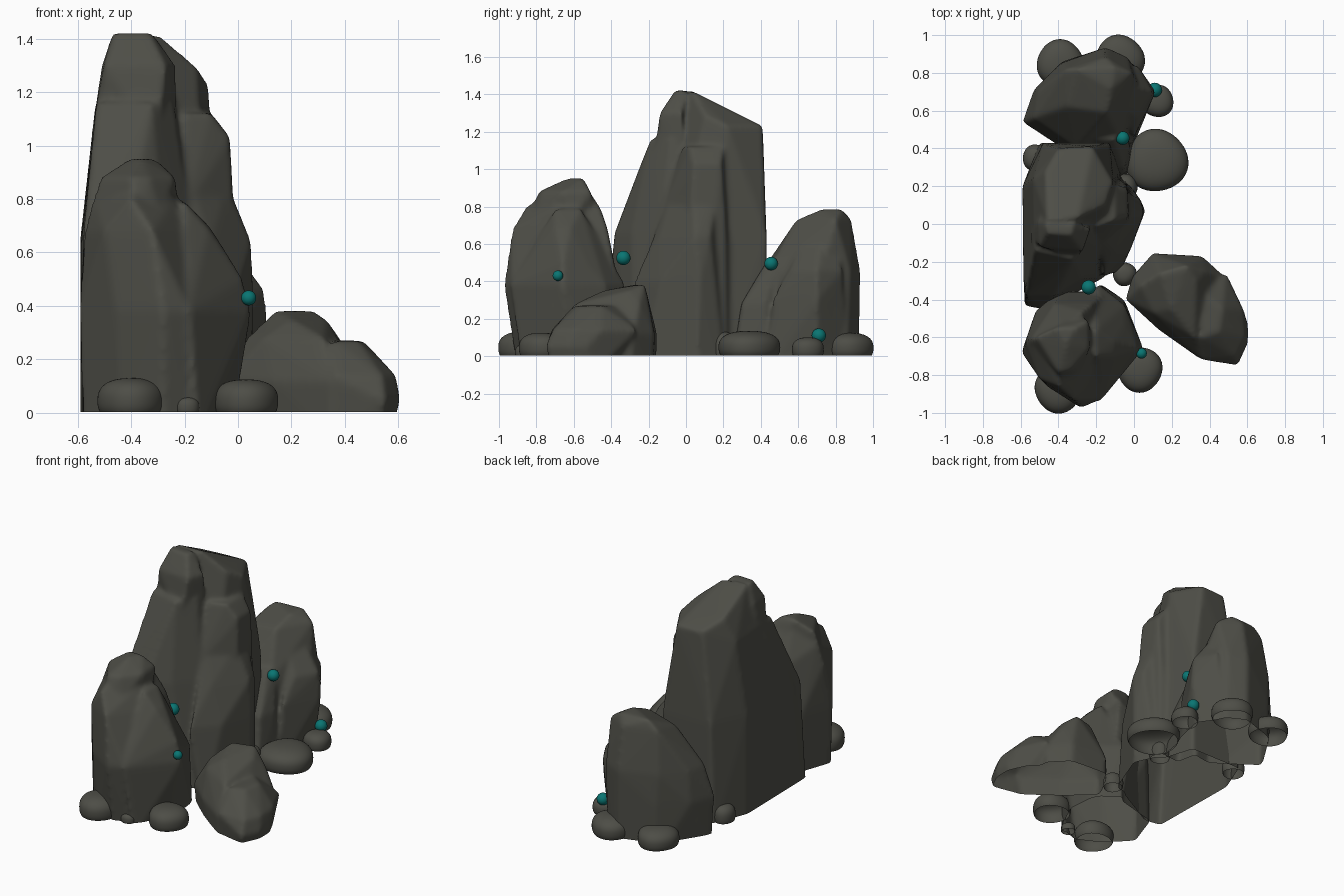
import bpy, bmesh, math, random
from mathutils import Vector

random.seed(4)


def material(name, rgb):
    m = bpy.data.materials.new(name)
    m.diffuse_color = (*rgb, 1)
    return m


stone = material("dark_stone", (0.075, 0.075, 0.062))
teal = material("teal_gem", (0.003, 0.18, 0.17))


def add_object(name, bm, mat):
    me = bpy.data.meshes.new(name)
    bm.to_mesh(me)
    bm.free()
    me.materials.append(mat)
    ob = bpy.data.objects.new(name, me)
    bpy.context.collection.objects.link(ob)
    for p in me.polygons:
        p.use_smooth = True
    return ob


def open_base(bm):
    # cut flat at the ground and leave the underside open
    geom = bm.verts[:] + bm.edges[:] + bm.faces[:]
    bmesh.ops.bisect_plane(bm, geom=geom, plane_co=(0, 0, 0.004),
                           plane_no=(0, 0, 1), clear_inner=True)


def rock(name, lobes):
    # each lobe is the hull of point rings {height: [(x, y), ...]}; lobes are fused and worn smooth
    bm = bmesh.new()
    for lobe in lobes:
        part = bmesh.new()
        for z, ring in lobe.items():
            for x, y in ring:
                part.verts.new((x, y, z))
        bmesh.ops.convex_hull(part, input=part.verts[:])
        junk = [v for v in part.verts if not v.link_faces]
        bmesh.ops.delete(part, geom=junk, context='VERTS')
        bmesh.ops.recalc_face_normals(part, faces=part.faces[:])
        tmp = bpy.data.meshes.new("tmp")
        part.to_mesh(tmp)
        part.free()
        bm.from_mesh(tmp)
        bpy.data.meshes.remove(tmp)
    ob = add_object(name, bm, stone)
    r = ob.modifiers.new("fuse", 'REMESH')
    r.mode = 'VOXEL'
    r.voxel_size = 0.013
    s = ob.modifiers.new("wear", 'SMOOTH')
    s.factor = 0.5
    s.iterations = 10
    dg = bpy.context.evaluated_depsgraph_get()
    me = bpy.data.meshes.new_from_object(ob.evaluated_get(dg))
    ob.modifiers.clear()
    bm = bmesh.new()
    bm.from_mesh(me)
    open_base(bm)
    for f in bm.faces:
        f.smooth = True
        f.material_index = 0
    bm.to_mesh(ob.data)
    bm.free()
    bpy.data.meshes.remove(me)
    return ob


# tall central rock: back body, front pillar, cap, side column, low bulge
back_body = {
    1.42: [(-.46, .02), (-.30, .03)],
    1.29: [(-.15, .10), (-.47, .28)],
    1.23: [(-.11, .22), (-.40, .40), (-.22, .41)],
    1.14: [(-.53, -.12), (-.535, .24)],
    0.65: [(-.585, -.30), (-.59, .20), (-.48, .43), (-.13, .43), (-.08, .20), (-.17, -.10)],
    -0.1: [(-.58, -.40), (-.59, .20), (-.50, .43), (-.12, .43), (-.05, .20), (-.10, -.26)],
}
front_pillar = {
    1.16: [(-.53, -.14), (-.32, -.19), (-.24, -.08), (-.24, .10), (-.53, .10)],
    0.66: [(-.58, -.38), (-.42, -.38), (-.28, -.29), (-.17, -.14), (-.17, .10)],
    -0.1: [(-.58, -.44), (-.47, -.46), (-.14, -.28), (-.05, .10), (-.57, .10)],
}
cap = {
    1.42: [(-.46, -.05), (-.33, -.06), (-.32, 0), (-.47, 0)],
    1.30: [(-.50, -.12), (-.27, -.14), (-.23, -.02), (-.51, .02)],
    1.03: [(-.55, -.08), (-.30, -.18), (-.23, -.02), (-.54, 0)],
}
side_column = {
    1.12: [(-.10, .02), (-.10, .20), (-.20, -.02), (-.20, .22)],
    1.03: [(-.03, .04), (-.035, .19)],
    0.75: [(-.02, .02), (-.04, .21), (-.20, -.14)],
    -0.1: [(.03, .02), (-.03, .22), (-.20, -.10), (-.20, .30)],
}
low_bulge = {
    0.86: [(-.04, .04), (-.05, .16), (-.17, -.08)],
    0.64: [(.05, .05), (.035, .13), (-.10, -.14)],
    0.40: [(.06, .07), (-.02, -.14), (-.16, -.28)],
    -0.1: [(-.07, -.25), (.05, .06), (-.02, .21), (-.20, -.24), (-.20, .20)],
}
rock("tall_rock", [back_body, front_pillar, cap, side_column, low_bulge])

# front rock: main mass, shoulder and top knob
front_main = {
    0.90: [(-.40, -.54), (-.32, -.53), (-.38, -.70)],
    0.80: [(-.54, -.60), (-.27, -.46), (-.24, -.70), (-.40, -.86)],
    0.68: [(-.575, -.62), (-.50, -.82), (-.32, -.93), (-.20, -.75), (-.22, -.42), (-.42, -.42)],
    0.38: [(-.595, -.68), (-.46, -.86), (-.28, -.975), (-.18, -.93), (-.15, -.36), (-.40, -.36), (-.52, -.46)],
    -0.1: [(-.58, -.68), (-.44, -.82), (-.28, -.90), (-.15, -.85), (-.12, -.35), (-.50, -.45)],
}
front_knob = {
    0.95: [(-.41, -.55), (-.31, -.55), (-.36, -.64)],
    0.88: [(-.52, -.60), (-.24, -.51), (-.235, -.66), (-.40, -.79), (-.33, -.77)],
    0.74: [(-.56, -.62), (-.30, -.46), (-.22, -.60), (-.38, -.85), (-.29, -.80)],
}
front_side = {
    0.79: [(-.20, -.56), (-.20, -.70), (-.30, -.60)],
    0.69: [(-.10, -.62), (-.11, -.70)],
    0.50: [(.02, -.66), (-.05, -.53)],
    0.38: [(.05, -.66), (-.05, -.43), (-.18, -.94), (-.19, -.32)],
    -0.1: [(-.03, -.62), (-.05, -.40), (-.15, -.88), (-.17, -.32), (-.40, -.60)],
}
rock("front_rock", [front_main, front_knob, front_side])

# rear rock: main mass, outer shoulder and the foot reaching forward
rear_main = {
    0.785: [(-.30, .82), (-.10, .83), (-.12, .72)],
    0.73: [(-.14, .59), (-.01, .80), (-.36, .82), (-.15, .885)],
    0.69: [(-.36, .62)],
    0.45: [(-.53, .56), (-.51, .70), (-.39, .85), (-.15, .935), (-.03, .88), (.04, .72), (-.07, .44), (-.30, .40)],
    0.25: [(-.59, .54), (-.53, .71), (-.38, .86)],
    -0.1: [(-.57, .55), (-.38, .85), (-.15, .925), (-.03, .86), (.05, .70), (-.05, .40), (-.30, .35)],
}
rear_side = {
    0.61: [(-.01, .72), (-.06, .62), (-.05, .80)],
    0.46: [(.10, .70), (.02, .56), (.02, .84)],
    0.30: [(.115, .70), (.0, .46)],
    -0.1: [(.06, .70), (0, .42), (-.05, .85), (-.20, .60)],
}
rear_foot = {
    0.52: [(-.10, .44), (-.07, .50), (-.20, .45)],
    0.28: [(-.05, .30), (-.02, .42), (-.15, .29)],
    -0.1: [(-.03, .24), (.0, .42), (-.15, .23), (-.20, .50)],
}
rock("rear_rock", [rear_main, rear_side, rear_foot])

# leaning boulder
boulder_main = {
    0.385: [(.14, -.26), (.28, -.22)],
    0.35: [(.33, -.31), (.20, -.45)],
    0.28: [(.03, -.33), (.10, -.47), (.32, -.60), (.38, -.25)],
    0.12: [(-.045, -.40), (-.01, -.28), (.10, -.155), (.36, -.17), (.48, -.28), (.45, -.60), (.35, -.715), (.13, -.56)],
    -0.1: [(-.03, -.39), (.10, -.16), (.36, -.18), (.47, -.30), (.35, -.70), (.14, -.54)],
}
boulder_low = {
    0.27: [(.38, -.38), (.47, -.45), (.36, -.60), (.45, -.57)],
    0.14: [(.58, -.45), (.59, -.60), (.54, -.71), (.36, -.72), (.49, -.26)],
    0.05: [(.605, -.53), (.605, -.63), (.55, -.75)],
    -0.1: [(.57, -.50), (.57, -.62), (.53, -.71), (.36, -.69), (.40, -.35)],
}
rock("leaning_boulder", [boulder_main, boulder_low])

# pebbles around the foot: x, y, radius, top height
pebbles = [(-.39, .85, .125, .12), (-.075, .87, .13, .125), (.125, .65, .085, .10),
           (.12, .335, .165, .135), (-.52, .35, .07, .11), (-.045, .20, .065, .13),
           (-.05, -.265, .063, .10), (.03, -.77, .12, .125), (-.40, -.875, .125, .13),
           (-.19, -.87, .045, .06)]
for i, (x, y, r, top) in enumerate(pebbles):
    bm = bmesh.new()
    bmesh.ops.create_icosphere(bm, subdivisions=4, radius=1)
    a = random.uniform(0, 6)
    for v in bm.verts:
        # fuller than a ball, with a slightly uneven outline
        h = math.hypot(v.co.x, v.co.y)
        k = (h ** 2.5 + abs(v.co.z) ** 2.5) ** -0.4
        w = k * (1 + 0.03 * math.cos(3 * math.atan2(v.co.y, v.co.x) + a))
        v.co = Vector((x + v.co.x * r * w, y + v.co.y * r * w,
                       top * 0.35 + v.co.z * k * top * 0.65))
    open_base(bm)
    add_object(f"pebble_{i + 1}", bm, stone)

# teal gems
gems = [(.04, -.685, .43, .028), (-.24, -.335, .525, .038),
        (-.06, .455, .495, .036), (.11, .71, .11, .038)]
for i, (x, y, z, r) in enumerate(gems):
    bm = bmesh.new()
    bmesh.ops.create_uvsphere(bm, u_segments=24, v_segments=14, radius=r)
    bmesh.ops.translate(bm, verts=bm.verts[:], vec=(x, y, z))
    add_object(f"gem_{i + 1}", bm, teal)
